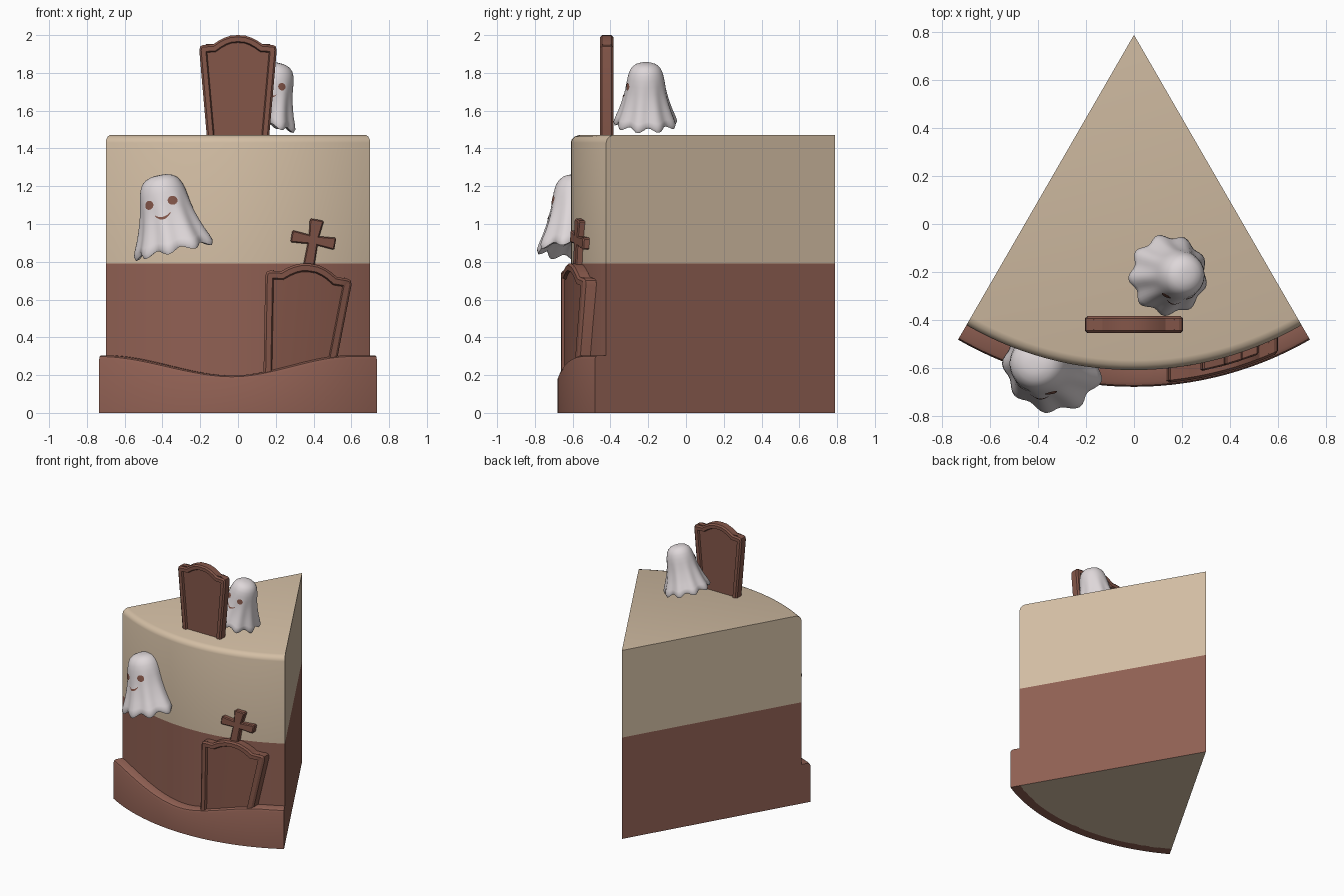
import bpy, bmesh, math
from mathutils import Matrix, Vector

if "Cube" in bpy.data.objects:
    bpy.data.objects.remove(bpy.data.objects["Cube"])

APEX = 0.79            # y of the wedge tip
HALF = math.radians(30)


def material(name, rgb):
    m = bpy.data.materials.new(name)
    lin = [((c / 255 + 0.055) / 1.055) ** 2.4 for c in rgb]
    m.diffuse_color = (*lin, 1)
    m.use_nodes = True
    m.node_tree.nodes["Principled BSDF"].inputs["Base Color"].default_value = m.diffuse_color
    return m


CREAM = material("cream", (211, 190, 164))
BROWN = material("cake_brown", (144, 96, 83))
STONE = material("stone_brown", (132, 86, 73))
WHITE = material("ghost_white", (222, 215, 217))


def finish(name, bm, mats, angle=30, recalc=True):
    if recalc:
        bmesh.ops.recalc_face_normals(bm, faces=bm.faces)
    me = bpy.data.meshes.new(name)
    bm.to_mesh(me)
    bm.free()
    for m in mats:
        me.materials.append(m)
    ob = bpy.data.objects.new(name, me)
    bpy.context.collection.objects.link(ob)
    bpy.ops.object.select_all(action='DESELECT')
    ob.select_set(True)
    bpy.context.view_layer.objects.active = ob
    bpy.ops.object.shade_smooth_by_angle(angle=math.radians(angle))
    return ob


def polar(r, a, z):
    return Vector((r * math.sin(a), APEX - r * math.cos(a), z))


def loft(bm, rings, closed=True):
    """Skin a list of equal point rings; returns the vertex rings."""
    vs = [[bm.verts.new(p) for p in ring] for ring in rings]
    n = len(vs[0])
    for a, b in zip(vs, vs[1:]):
        for i in range(n if closed else n - 1):
            j = (i + 1) % n
            bm.faces.new((a[i], a[j], b[j], b[i]))
    return vs


# Cake wedge: two layers, rounded upper rim
bm = bmesh.new()
N = 28
rings = []
for r, z in [(1.4, 0), (1.4, .79), (1.4, 1.43), (1.395, 1.448), (1.38, 1.463), (1.36, 1.47)]:
    rings.append([Vector((0, APEX, z))] +
                 [polar(r, -HALF + 2 * HALF * i / N, z) for i in range(N + 1)])
vs = loft(bm, rings)
bm.faces.new(vs[0])
bm.faces.new(vs[-1])
for f in bm.faces:
    z = f.calc_center_median().z
    f.material_index = 1 if 0.01 < z < 0.79 else 0
finish("cake_slice", bm, [CREAM, BROWN])


# Rolling ground band around the curved front
def ground_height(x):
    t = min(1, abs(x + .03) / (.70 if x < -.03 else .63))
    return .198 + .107 * t * t * (3 - 2 * t)


bm = bmesh.new()
rings = []
for i in range(41):
    a = -HALF + 2 * HALF * i / 40
    h = ground_height(1.47 * math.sin(a))
    rings.append([polar(r, a, z) for r, z in
                  [(1.395, 0), (1.47, 0), (1.47, h - .022), (1.464, h - .007), (1.45, h), (1.395, h)]])
vs = loft(bm, rings)
bm.faces.new(vs[0])
bm.faces.new(vs[-1])
finish("ground_band", bm, [BROWN], 35)


# Mirrored outline -> chamfered slab, optional recessed panels, then placed
def slab(name, half, depth, place, panel=False, chamfer=.01, cuts=()):
    outline = half + [(-x, z) for x, z in reversed(half) if x > 1e-6]
    bm = bmesh.new()
    d = depth / 2 - chamfer
    vs = loft(bm, [[(x, y, z) for x, z in outline] for y in (-d, d)])
    caps = [bm.faces.new(vs[0]), bm.faces.new(vs[1])]
    bmesh.ops.recalc_face_normals(bm, faces=bm.faces)
    steps = [(chamfer, chamfer)]
    if panel:
        steps += [(.024, 0), (.006, -.015)]
    for face in caps:
        for thick, out in steps:
            bmesh.ops.inset_region(bm, faces=[face], thickness=thick, depth=out,
                                   use_even_offset=True)
    for x in cuts:
        bmesh.ops.bisect_plane(bm, geom=bm.verts[:] + bm.edges[:] + bm.faces[:],
                               plane_co=(x, 0, 0), plane_no=(1, 0, 0))
    for v in bm.verts:
        v.co = place(v.co)
    return finish(name, bm, [STONE], 25)


def on_arc(x0, z0, scale, roll, radius):
    """Tilt a slab in its plane and bend it round the cake front."""
    c, s = math.cos(math.radians(roll)), math.sin(math.radians(roll))

    def place(p):
        x = x0 + scale * (p.x * c + p.z * s)
        z = z0 + scale * (p.z * c - p.x * s)
        r = radius - p.y
        return Vector((x, APEX - math.sqrt(r * r - x * x), z))
    return place


grave = [(.157, -.1), (.205, .45), (.200, .470), (.187, .477), (.132, .480),
         (.105, .499), (.075, .515), (.04, .527), (0, .53)]
slab("top_gravestone", grave, .07, lambda p: p + Vector((0, -.42, 1.47)), panel=True)
slab("front_gravestone", grave, .07, on_arc(.32, .20, 1.12, 6, 1.425), panel=True,
     cuts=[-.15, -.1, -.05, 0, .05, .1, .15])

# Small cross above the front gravestone
cross = [(.03, -.15), (.027, -.02), (.112, -.027), (.118, -.02), (.118, .03), (.112, .037),
         (.028, .03), (.037, .108), (.03, .115)]
slab("grave_cross", cross, .048, on_arc(.398, .91, 1, 10, 1.408), chamfer=.006)

# Ghosts: draped bell profile with scalloped hem
PROFILE = [(.160, 0), (.167, .018), (.158, .045), (.144, .08), (.131, .12), (.120, .16),
           (.111, .20), (.105, .24), (.099, .275), (.091, .305), (.079, .33), (.060, .348),
           (.034, .358), (.012, .36)]


def ghost_point(a, z, r=None, lift=0):
    """Surface point; a = 0 looks to -y."""
    if r is None:
        for (r0, z0), (r1, z1) in zip(PROFILE, PROFILE[1:]):
            if z0 <= z <= z1:
                r = r0 + (r1 - r0) * (z - z0) / (z1 - z0)
                break
    k = max(0, 1 - z / .27)
    wave = math.cos(9 * a)
    r = r * (1 + .065 * k * wave) + lift
    return Vector((r * math.sin(a), -r * math.cos(a), z - .012 * wave * k ** 4))


def ghost(name, loc, roll, yaw, scale):
    M = (Matrix.Translation(loc) @ Matrix.Rotation(math.radians(roll), 4, 'Y')
         @ Matrix.Rotation(math.radians(yaw), 4, 'Z') @ Matrix.Diagonal((*scale, 1)))
    n = 72
    ang = [2 * math.pi * i / n for i in range(n)]
    bm = bmesh.new()
    inside = [(.03, .05), (.11, .04), (.145, .004)]
    vs = loft(bm, [[M @ ghost_point(a, z, r) for a in ang] for r, z in inside + PROFILE])
    bm.faces.new(vs[0])
    bm.faces.new(vs[-1])
    finish(name + "_body", bm, [WHITE], 60)

    # Face details laid just over the surface
    def face_point(a, z):
        return M @ ghost_point(a, z, lift=.003)

    bm = bmesh.new()
    for side in (-1, 1):
        rings = [[face_point(side * .5 + q * math.cos(t) / .105, .232 + q * math.sin(t))
                  for t in [2 * math.pi * i / 20 for i in range(20)]] for q in (.021, .012, .004)]
        vs = loft(bm, rings)
        bm.faces.new(vs[-1])
    rows = []
    for i in range(17):
        t = -1 + i / 8
        w = .006 * (1 - .7 * t * t)
        z = .160 + .018 * t * t
        rows.append([face_point(t * .30, z + e * w) for e in (-1, 0, 1)])
    loft(bm, rows, closed=False)
    # make every plate face outward from the ghost's axis
    bm.normal_update()
    for f in bm.faces:
        if f.normal.dot(f.calc_center_median() - M @ Vector((0, 0, .2))) < 0:
            f.normal_flip()
    finish(name + "_face", bm, [STONE], 60, recalc=False)


ghost("top_ghost", (.14, -.213, 1.53), 14, -5, (.97, .97, .92))
ghost("front_ghost", (-.335, -.585, .86), -12, -10, (1.24, 1.17, 1.13))
